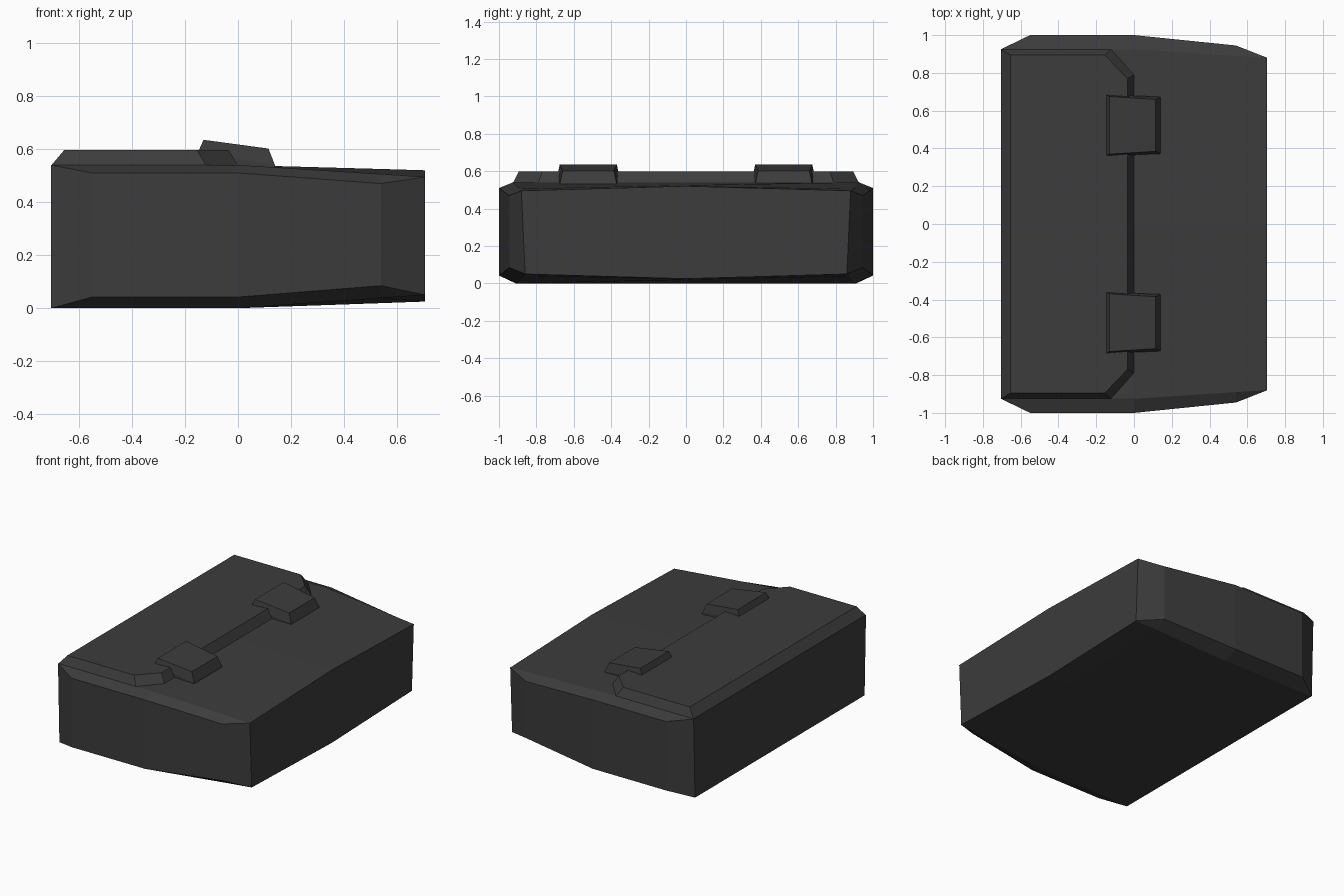
import bpy
import bmesh

cube = bpy.data.objects.get("Cube")
if cube:
    bpy.data.objects.remove(cube, do_unlink=True)

charcoal = bpy.data.materials.new("charcoal")
charcoal.use_nodes = True
colour = (0.045, 0.045, 0.045, 1)
charcoal.diffuse_color = colour
charcoal.node_tree.nodes["Principled BSDF"].inputs["Base Color"].default_value = colour


def loft(name, rings):
    """Skin a run of closed rings and cap both ends."""
    bm = bmesh.new()
    loops = [[bm.verts.new(p) for p in ring] for ring in rings]
    for a, b in zip(loops, loops[1:]):
        for i in range(len(a)):
            j = (i + 1) % len(a)
            bm.faces.new((a[i], a[j], b[j], b[i]))
    bm.faces.new(loops[0])
    bm.faces.new(loops[-1])
    bmesh.ops.remove_doubles(bm, verts=bm.verts, dist=0.0005)
    bmesh.ops.recalc_face_normals(bm, faces=bm.faces)
    mesh = bpy.data.meshes.new(name)
    bm.to_mesh(mesh)
    bm.free()
    mesh.materials.append(charcoal)
    obj = bpy.data.objects.new(name, mesh)
    bpy.context.collection.objects.link(obj)
    return obj


def section(x, bottom, low_edge, low_side, high_side, high_edge, top):
    """Symmetric slice across the body from (y, z) half points."""
    half = [low_edge, low_side, high_side, high_edge]
    ring = [(x, 0, bottom)] + [(x, y, z) for y, z in half]
    ring += [(x, 0, top)] + [(x, -y, z) for y, z in reversed(half)]
    return ring


# Main body: chamfered sides that taper toward the left end
loft("body", [
    section(-0.705, 0, (0.91, 0), (0.91, 0), (0.925, 0.54), (0.925, 0.54), 0.54),
    section(-0.55, 0, (0.905, 0), (1, 0.042), (1, 0.51), (0.925, 0.54), 0.54),
    section(0, 0, (0.9, 0), (1, 0.042), (1, 0.51), (0.925, 0.54), 0.54),
    section(0.54, 0.019, (0.87, 0.038), (0.945, 0.085), (0.945, 0.47), (0.89, 0.506), 0.525),
    section(0.705, 0.025, (0.86, 0.05), (0.86, 0.05), (0.88, 0.495), (0.88, 0.495), 0.52),
])


def plate_ring(back, corner, front, side, cut, z):
    half = [(back, side), (corner, side), (front, cut)]
    return [(x, y, z) for x, y in half] + [(x, -y, z) for x, y in reversed(half)]


# Raised plate with bevelled rim and clipped corners
loft("raised_plate", [
    plate_ring(-0.705, -0.12, 0, 0.925, 0.79, 0.538),
    plate_ring(-0.655, -0.155, -0.035, 0.895, 0.77, 0.597),
])

# Two sloping latch pads across the step
for name, s in (("back_latch", 1), ("front_latch", -1)):
    loft(name, [
        [(-0.15, s * 0.685, 0.53), (0.14, s * 0.673, 0.53),
         (0.14, s * 0.372, 0.53), (-0.15, s * 0.36, 0.53)],
        [(-0.15, s * 0.685, 0.59), (0.14, s * 0.673, 0.538),
         (0.14, s * 0.372, 0.538), (-0.15, s * 0.36, 0.59)],
        [(-0.13, s * 0.675, 0.635), (0.115, s * 0.66, 0.602),
         (0.115, s * 0.385, 0.602), (-0.13, s * 0.37, 0.635)],
    ])
